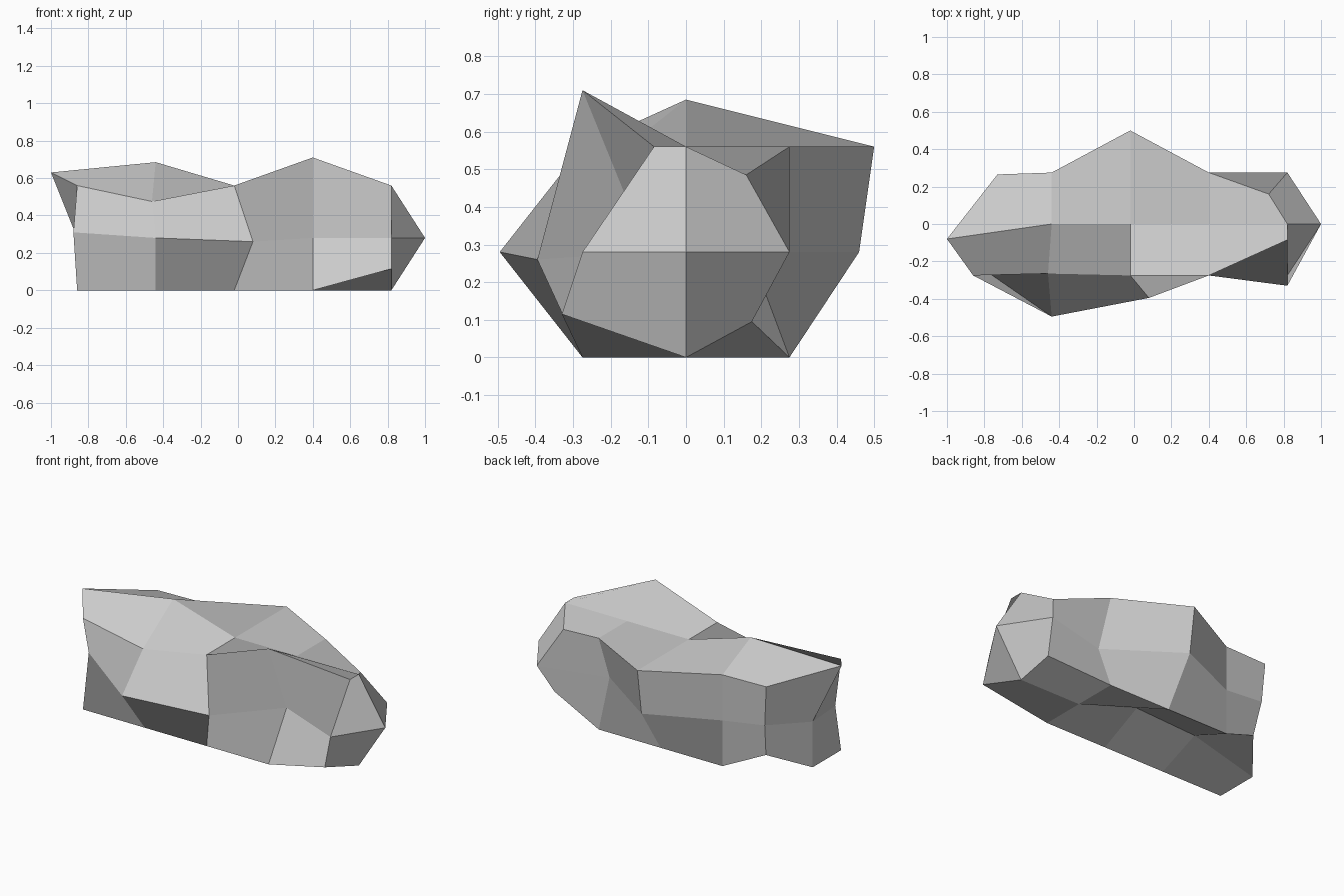
import bpy, bmesh
from mathutils import Vector

if "Cube" in bpy.data.objects:
    bpy.data.objects.remove(bpy.data.objects["Cube"])

# Boulder: a 4 x 2 x 2 block lattice with individual corners pushed in or out
NX, NY, NZ = 4, 2, 2
pts = {(i, j, k): Vector((-0.86 + 0.42 * i, -0.275 + 0.275 * j, 0.28 * k))
       for i in range(NX + 1) for j in range(NY + 1) for k in range(NZ + 1)}


def push(i, j, k, x=0, y=0, z=0):
    pts[i, j, k] += Vector((x, y, z))


# Front side
push(0, 0, 1, x=-.02, y=.085, z=.03)
push(1, 0, 1, y=-.22)
push(2, 0, 1, x=.10, y=-.12, z=-.02)
push(3, 0, 1, y=.175)
push(1, 0, 2, x=-.02, y=.01, z=-.085)
push(3, 0, 2, z=.15)
# Top ridge and underside hollow
push(0, 1, 2, x=-.14, y=-.08, z=.07)
push(1, 1, 2, z=.125)
push(1, 1, 0, z=.11)
push(2, 1, 0, z=.13)
# Right end
push(4, 0, 0, y=-.055, z=.115)
push(4, 0, 2, y=.19)
push(4, 1, 1, x=.18)
push(4, 2, 0, x=-.05, y=-.10, z=.095)
push(4, 2, 2, x=-.10, y=-.115, z=-.075)
# Back side
push(0, 2, 0, x=.17, y=-.065, z=.11)
push(0, 2, 1, x=.147, y=-.02, z=.035)
push(0, 2, 2, x=.13, y=-.01)
push(2, 2, 1, y=.185)
push(2, 2, 2, y=.225)
push(3, 2, 1, y=-.105)

bm = bmesh.new()
verts = {}


def vert(key):
    if key not in verts:
        verts[key] = bm.verts.new(pts[key])
    return verts[key]


def side(na, nb, at):
    for a in range(na):
        for b in range(nb):
            corners = ((a, b), (a + 1, b), (a + 1, b + 1), (a, b + 1))
            bm.faces.new([vert(at(*c)) for c in corners])


# Six faceted sides
side(NX, NZ, lambda a, b: (a, 0, b))
side(NX, NZ, lambda a, b: (NX - a, NY, b))
side(NY, NZ, lambda a, b: (NX, a, b))
side(NY, NZ, lambda a, b: (0, NY - a, b))
side(NX, NY, lambda a, b: (a, b, NZ))
side(NX, NY, lambda a, b: (NX - a, b, 0))

bmesh.ops.recalc_face_normals(bm, faces=bm.faces[:])
mesh = bpy.data.meshes.new("boulder")
bm.to_mesh(mesh)
bm.free()
bpy.context.collection.objects.link(bpy.data.objects.new("boulder", mesh))
